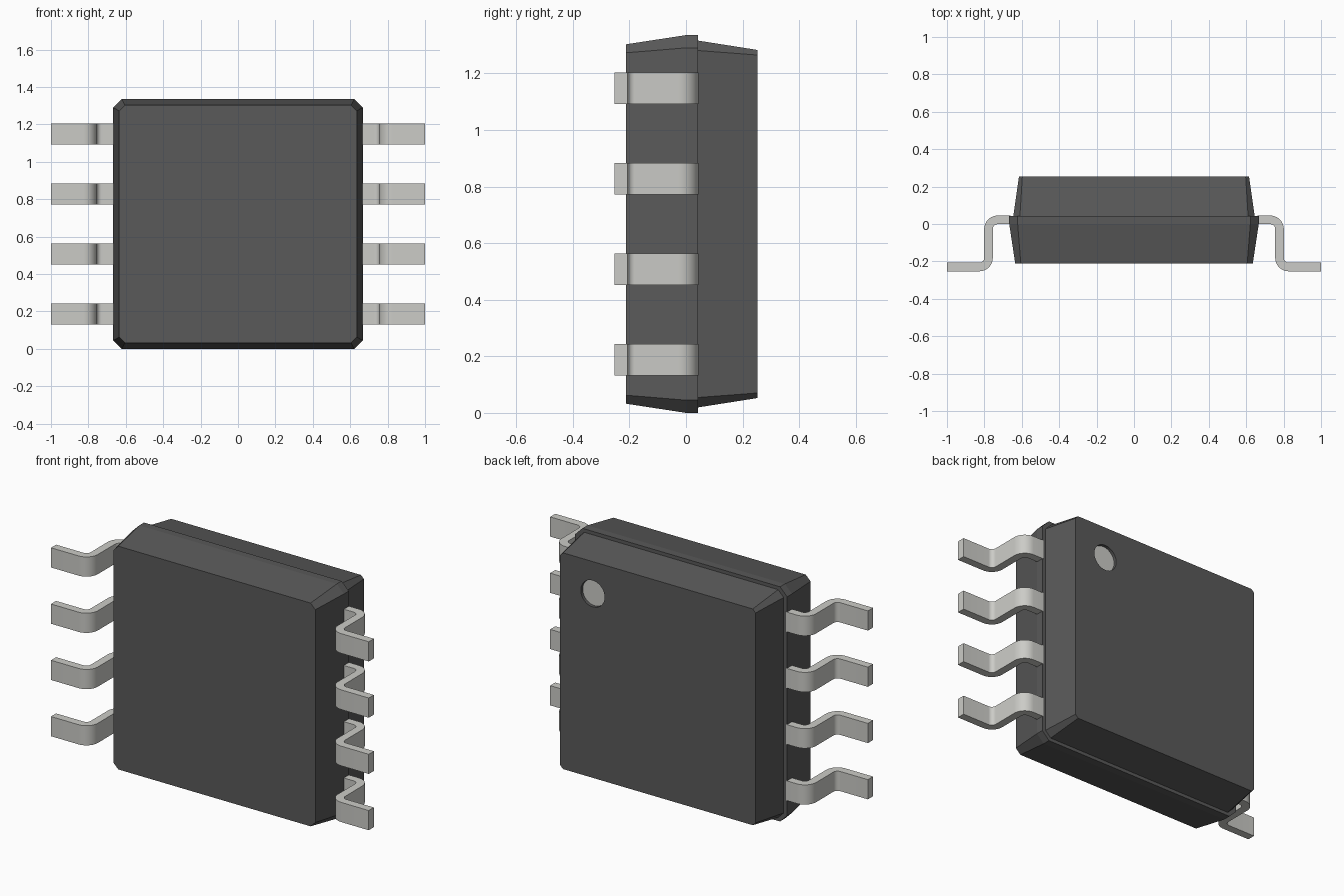
import bpy, bmesh
from math import sin, cos, pi
from mathutils import Matrix

if "Cube" in bpy.data.objects:
    bpy.data.objects.remove(bpy.data.objects["Cube"])

ZC = 0.6675  # mid height of the package


def material(name, rgb):
    m = bpy.data.materials.new(name)
    m.diffuse_color = (*rgb, 1)
    m.use_nodes = True
    m.node_tree.nodes["Principled BSDF"].inputs["Base Color"].default_value = m.diffuse_color
    return m


dark = material("dark_plastic", (0.10, 0.10, 0.10))
metal = material("pale_metal", (0.60, 0.60, 0.57))


def add_object(name, bm, mat):
    bmesh.ops.recalc_face_normals(bm, faces=bm.faces)
    me = bpy.data.meshes.new(name)
    bm.to_mesh(me)
    bm.free()
    me.materials.append(mat)
    ob = bpy.data.objects.new(name, me)
    bpy.context.collection.objects.link(ob)
    return ob


def loft(name, loops, mat):
    """Join closed loops of points into a capped solid."""
    bm = bmesh.new()
    rings = [[bm.verts.new(p) for p in loop] for loop in loops]
    n = len(rings[0])
    for a, b in zip(rings, rings[1:]):
        for i in range(n):
            j = (i + 1) % n
            bm.faces.new((a[i], a[j], b[j], b[i]))
    bm.faces.new(rings[0])
    bm.faces.new(rings[-1])
    return add_object(name, bm, mat)


def octagon(y, hx, hz, c):
    """Rectangle with cut corners, lying in a plane of constant y."""
    pts = [(hx, hz - c), (hx - c, hz), (c - hx, hz), (-hx, hz - c),
           (-hx, c - hz), (c - hx, -hz), (hx - c, -hz), (hx, c - hz)]
    return [(x, y, ZC + z) for x, z in pts]


def disc(name, x, z, y, r, depth, mat):
    bm = bmesh.new()
    bmesh.ops.create_cone(bm, cap_ends=True, segments=48, radius1=r, radius2=r, depth=depth,
                          matrix=Matrix.Translation((x, y, z)) @ Matrix.Rotation(pi / 2, 4, 'X'))
    return add_object(name, bm, mat)


def smooth(ob):
    bpy.ops.object.select_all(action='DESELECT')
    ob.select_set(True)
    bpy.context.view_layer.objects.active = ob
    bpy.ops.object.shade_smooth_by_angle(angle=pi / 6)


# Two tapered body halves meeting at a stepped seam
loft("front_body", [octagon(-0.212, 0.635, 0.635, 0.03),
                    octagon(0.0, 0.667, 0.6675, 0.045),
                    octagon(0.043, 0.667, 0.6675, 0.045)], dark)
back = loft("back_body", [octagon(0.043, 0.645, 0.648, 0.035),
                          octagon(0.253, 0.615, 0.615, 0.018)], dark)

# Round pin-one recess with a pale floor
cutter = disc("recess_cutter", 0.41, 1.10, 0.253, 0.075, 0.04, dark)
cutter.hide_render = True
mod = back.modifiers.new("recess", 'BOOLEAN')
mod.operation, mod.object, mod.solver = 'DIFFERENCE', cutter, 'EXACT'
bpy.context.view_layer.objects.active = back
bpy.ops.object.modifier_apply(modifier=mod.name)
bpy.data.objects.remove(cutter)
disc("pin_one_mark", 0.41, 1.10, 0.234, 0.0745, 0.004, metal)

# Gull-wing lead outline: two offset curves around two bends
T, R_IN, R_OUT, X_LEG = 0.046, 0.026, 0.072, 0.801
TOP, FOOT = 0.045, -0.253


def bend(cx, cy, r, a0, a1, n=10):
    return [(cx + r * cos(a0 + (a1 - a0) * i / n), cy + r * sin(a0 + (a1 - a0) * i / n))
            for i in range(n + 1)]


ux, uy = X_LEG - R_OUT, TOP - R_OUT
lx, ly = X_LEG - T + R_OUT, FOOT + R_OUT
upper = [(0.66, TOP)] + bend(ux, uy, R_OUT, pi / 2, 0) + bend(lx, ly, R_IN, pi, 1.5 * pi) + [(1.0, FOOT + T)]
lower = [(0.66, TOP - T)] + bend(ux, uy, R_IN, pi / 2, 0) + bend(lx, ly, R_OUT, pi, 1.5 * pi) + [(1.0, FOOT)]


def lead(name, side, z, half=0.056):
    bm = bmesh.new()
    rows = [[bm.verts.new((side * x, y, z + dz)) for (x, y), dz in
             ((u, half), (u, -half), (l, -half), (l, half))] for u, l in zip(upper, lower)]
    for a, b in zip(rows, rows[1:]):
        for i in range(4):
            j = (i + 1) % 4
            bm.faces.new((a[i], a[j], b[j], b[i]))
    bm.faces.new(rows[0])
    bm.faces.new(rows[-1])
    smooth(add_object(name, bm, metal))


# Four leads on each side
for label, side in (("right", 1), ("left", -1)):
    for i in range(4):
        lead(f"{label}_lead_{i + 1}", side, ZC + (i - 1.5) * 0.32)
